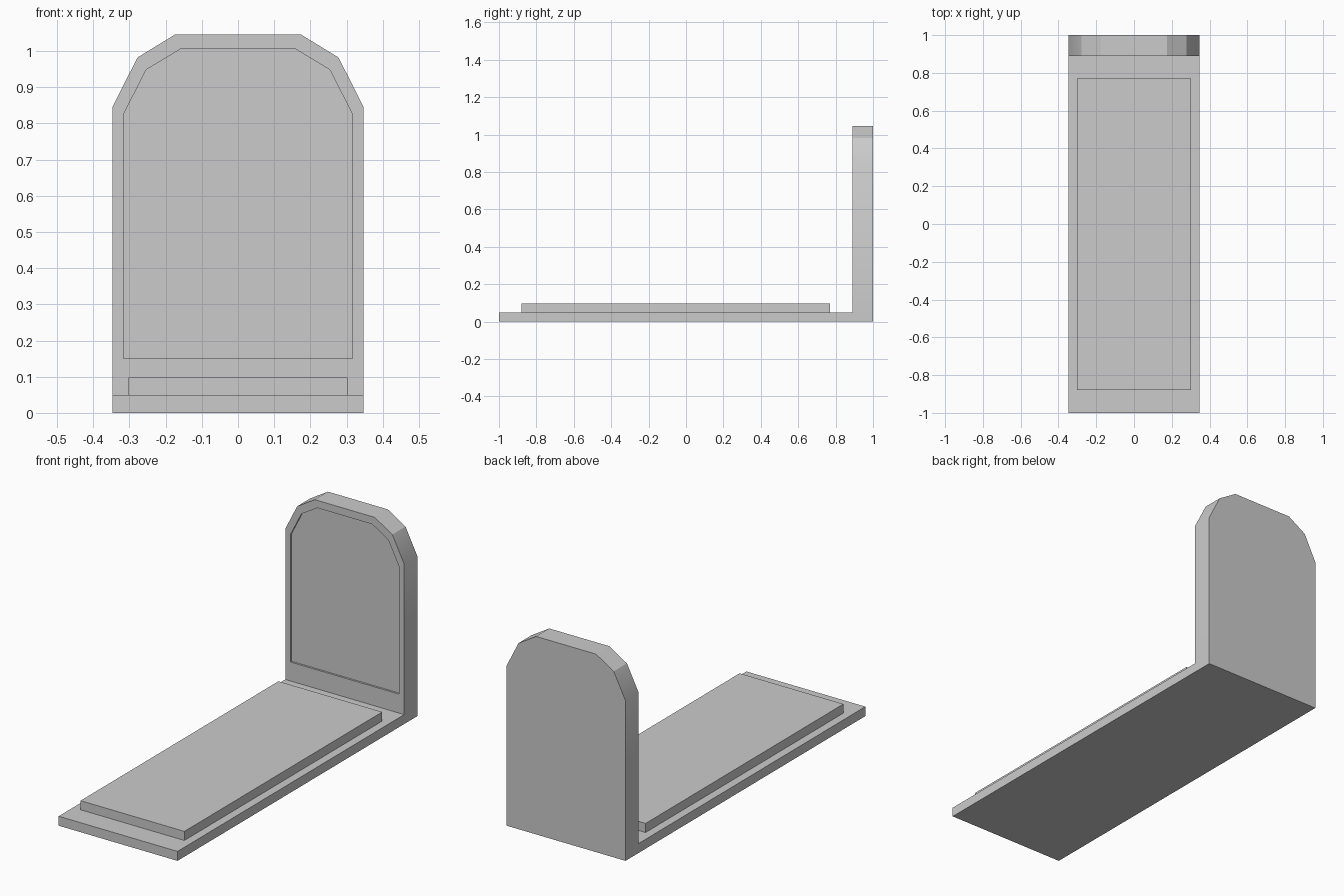
import bpy, bmesh, math
from mathutils import Vector

if "Cube" in bpy.data.objects:
    bpy.data.objects.remove(bpy.data.objects["Cube"])


def finish(bm, name):
    bmesh.ops.recalc_face_normals(bm, faces=bm.faces)
    me = bpy.data.meshes.new(name)
    bm.to_mesh(me)
    bm.free()
    ob = bpy.data.objects.new(name, me)
    bpy.context.collection.objects.link(ob)
    return ob


def extrude(bm, face, offset):
    """Extrude one face by an offset, returning the new cap."""
    cap = bmesh.ops.extrude_discrete_faces(bm, faces=[face])["faces"][0]
    bmesh.ops.translate(bm, verts=cap.verts, vec=Vector(offset))
    return cap


W, FRONT, SLAB = 0.347, 0.89, 0.05

# Upright stone and base slab, grown as one solid from the stone's back
half = [(W, SLAB), (W, 0.845), (0.278, 0.982), (0.175, 1.045)]
outline = half + [(-x, z) for x, z in reversed(half)]
bm = bmesh.new()
arch = [bm.verts.new((x, 1, z)) for x, z in outline]
foot = [bm.verts.new((x, 1, 0)) for x in (-W, W)]
back_arch = bm.faces.new(list(reversed(arch)))
back_foot = bm.faces.new([arch[0], arch[-1], foot[0], foot[1]])
bmesh.ops.recalc_face_normals(bm, faces=bm.faces)
backs = [back_arch.copy(), back_foot.copy()]
res = bmesh.ops.extrude_face_region(bm, geom=[back_arch, back_foot])
new_verts = [g for g in res["geom"] if isinstance(g, bmesh.types.BMVert)]
fronts = [g for g in res["geom"] if isinstance(g, bmesh.types.BMFace)]
bmesh.ops.translate(bm, verts=new_verts, vec=(0, FRONT - 1, 0))
bmesh.ops.remove_doubles(bm, verts=bm.verts, dist=1e-5)
fronts = [f for f in bm.faces if all(abs(v.co.y - FRONT) < 1e-4 for v in f.verts)]
arch_front = max(fronts, key=lambda f: f.calc_area())
foot_front = min(fronts, key=lambda f: f.calc_area())

# Slab runs forward from the foot of the stone
extrude(bm, foot_front, (0, -1 - FRONT, 0))

# Shallow recessed panel in the stone's face
panel = extrude(bm, arch_front, (0, 0, 0))
for v in panel.verts:
    v.co.x *= 0.912
    v.co.z = 0.15 if v.co.z < 0.1 else 0.0645 + 0.9 * v.co.z
extrude(bm, panel, (0, 0.01, 0))
stone = finish(bm, "headstone_and_base")

# Raised plate lying on the slab
bm = bmesh.new()
bmesh.ops.create_cube(bm, size=1)
bmesh.ops.scale(bm, verts=bm.verts, vec=(0.606, 1.65, 0.048))
bmesh.ops.translate(bm, verts=bm.verts, vec=(0, -0.055, SLAB + 0.024))
finish(bm, "ledger_plate")

# Soften only the shallow angles of the arch
bpy.context.view_layer.objects.active = stone
stone.select_set(True)
bpy.ops.object.shade_smooth_by_angle(angle=math.radians(30))
